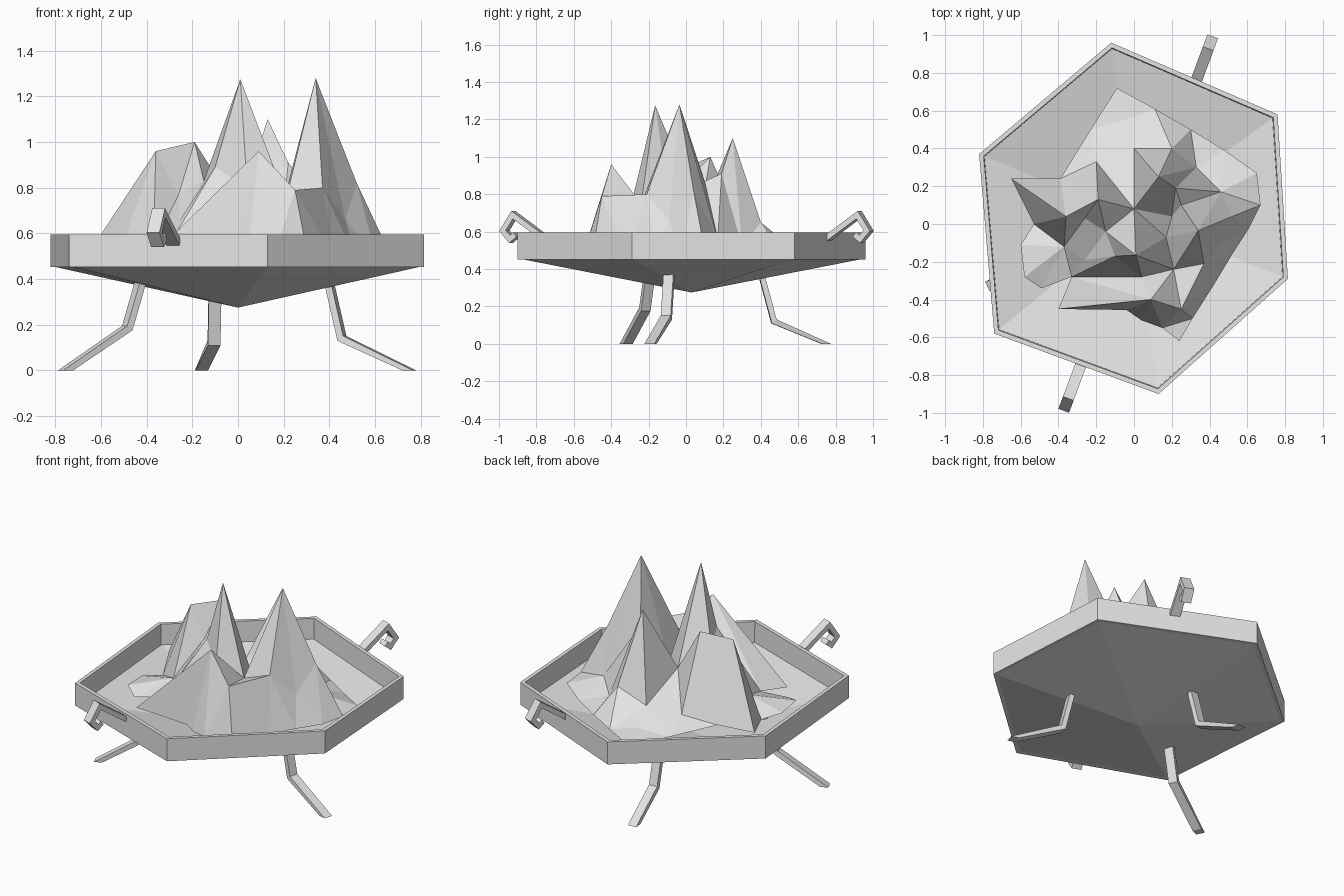
import bpy
from mathutils import Vector
from mathutils.geometry import delaunay_2d_cdt

cube = bpy.data.objects.get("Cube")
if cube:
    bpy.data.objects.remove(cube, do_unlink=True)

# One plain grey for the whole model
grey = bpy.data.materials.new("plain grey")
grey.use_nodes = True
colour = (0.78, 0.78, 0.78, 1)
grey.diffuse_color = colour
grey.node_tree.nodes["Principled BSDF"].inputs["Base Color"].default_value = colour


def build(name, verts, faces):
    mesh = bpy.data.meshes.new(name)
    mesh.from_pydata([tuple(v) for v in verts], [], faces)
    mesh.materials.append(grey)
    obj = bpy.data.objects.new(name, mesh)
    bpy.context.collection.objects.link(obj)
    return obj


def strap(name, path, width, thick, flat_foot=False):
    """Bent flat bar along a path that lies in one upright plane."""
    path = [Vector(p) for p in path]
    out = path[-2] - path[0]
    out.z = 0
    out.normalize()
    side = Vector((-out.y, out.x, 0))
    verts, last = [], len(path) - 1
    for k, p in enumerate(path):
        before = (p - path[k - 1]).normalized() if k else None
        after = (path[k + 1] - p).normalized() if k < last else None
        before, after = before or after, after or before
        along = (before + after).normalized()
        n = side.cross(along) * (thick / 2 / max(0.5, along.dot(after)))
        if flat_foot and k == last:
            n = -out * thick * 0.8
        s = side * width / 2
        verts += [p + s + n, p - s + n, p - s - n, p + s - n]
    faces = [(3, 2, 1, 0), tuple(4 * last + c for c in range(4))]
    for k in range(last):
        for c in range(4):
            d = (c + 1) % 4
            faces.append((4 * k + c, 4 * k + d, 4 * k + 4 + d, 4 * k + 4 + c))
    return build(name, verts, faces)


# Six-sided bowl: rings from the outer point, over the rim, to the inner point
corners = [(-0.12, 0.96), (-0.82, 0.37), (-0.74, -0.58),
           (0.13, -0.9), (0.815, -0.29), (0.76, 0.58)]
middle = Vector((0, 0.03))
rings = [(0.97, 0.452), (1, 0.452), (1, 0.595), (0.97, 0.595), (0.965, 0.465)]
verts = []
for scale, z in rings:
    for c in corners:
        p = middle + (Vector(c) - middle) * scale
        verts.append((p.x, p.y, z))
verts += [(middle.x, middle.y, 0.275), (middle.x, middle.y, 0.29)]
outer_point, inner_point = len(verts) - 2, len(verts) - 1
faces = []
top_ring = 6 * (len(rings) - 1)
for k in range(6):
    n = (k + 1) % 6
    faces.append((outer_point, n, k))
    faces.append((inner_point, top_ring + k, top_ring + n))
    for r in range(len(rings) - 1):
        a = 6 * r
        faces.append((a + k, a + n, a + 6 + n, a + 6 + k))
build("bowl", verts, faces)

# Three bent legs: top, knee, foot
legs = {
    "left_leg": [(0.4, -0.09, 0.38), (0.455, -0.105, 0.14), (0.75, -0.19, 0)],
    "right_leg": [(-0.42, -0.19, 0.41), (-0.485, -0.22, 0.185), (-0.755, -0.32, 0)],
    "back_leg": [(-0.1, 0.4, 0.38), (-0.105, 0.47, 0.12), (-0.16, 0.75, 0)],
}
for name, path in legs.items():
    strap(name, path, 0.055, 0.03, flat_foot=True)

# Two hooked handles on opposite walls
hook = [(-0.01, 0.56), (0.175, 0.69), (0.23, 0.605), (0.19, 0.56), (0.16, 0.585)]
for name, base, way in (("front_handle", (-0.285, -0.755), -1),
                        ("back_handle", (0.33, 0.76), 1)):
    strap(name, [(base[0] + way * 0.35 * r, base[1] + way * 0.94 * r, z)
                 for r, z in hook], 0.06, 0.03)

# Jagged mound: ragged border, tall peaks and the shoulders between them
border = [(-0.09, 0.72, 0.48), (-0.23, 0.5, 0.48), (-0.39, 0.24, 0.5),
          (-0.65, 0.24, 0.52), (-0.53, 0, 0.48), (-0.6, -0.11, 0.5),
          (-0.58, -0.28, 0.51), (-0.49, -0.34, 0.48), (-0.33, -0.28, 0.5),
          (-0.4, -0.45, 0.48), (-0.04, -0.455, 0.47), (0.04, -0.51, 0.47),
          (0.15, -0.55, 0.48), (0.24, -0.62, 0.47), (0.31, -0.5, 0.48),
          (0.43, -0.31, 0.48), (0.52, -0.16, 0.48), (0.61, -0.02, 0.48),
          (0.67, 0.1, 0.5), (0.65, 0.27, 0.5), (0.48, 0.39, 0.48),
          (0.3, 0.5, 0.48), (0.11, 0.61, 0.48)]
peaks = [(0.34, -0.035, 1.28), (0.01, -0.165, 1.275), (0.13, 0.25, 1.1),
         (-0.19, 0.13, 1), (-0.36, 0.04, 0.96), (0.09, -0.4, 0.96)]
crest = [(0.25, -0.45, 0.79), (0.37, -0.21, 0.8), (0.47, -0.09, 0.66),
         (0.52, 0.04, 0.82)]
shoulders = [(0.17, -0.07, 0.63), (0.21, -0.24, 0.75), (0.2, 0.04, 0.7),
             (0.25, 0.1, 0.87), (-0.26, 0.03, 0.77), (-0.1, -0.17, 0.89),
             (-0.15, -0.04, 0.83), (-0.26, -0.19, 0.65), (-0.37, -0.12, 0.55),
             (0.04, -0.28, 0.8), (0, 0.08, 0.7), (0, 0.4, 0.58),
             (0.2, 0.4, 0.65), (0.46, 0.17, 0.56), (0.22, 0.19, 0.91),
             (-0.2, 0.33, 0.55), (0.33, 0.3, 0.52), (-0.05, 0.55, 0.51)]
points = border + peaks + crest + shoulders
loop = [(k, (k + 1) % len(border)) for k in range(len(border))]
# Ridge lines: down from the outer peaks, and along the crest from the front peak
at = points.index
ridges = [(at(peaks[4]), 3), (at(peaks[5]), 9)]
line = [peaks[5]] + crest
ridges += [(at(a), at(b)) for a, b in zip(line, line[1:])]
flat, _, tris, origin, _, _ = delaunay_2d_cdt(
    [Vector(p[:2]) for p in points], loop + ridges, [], 1, 1e-5)
verts = [(v.x, v.y, points[o[0]][2] if o else 0.5) for v, o in zip(flat, origin)]
build("jagged_mound", verts, tris)
